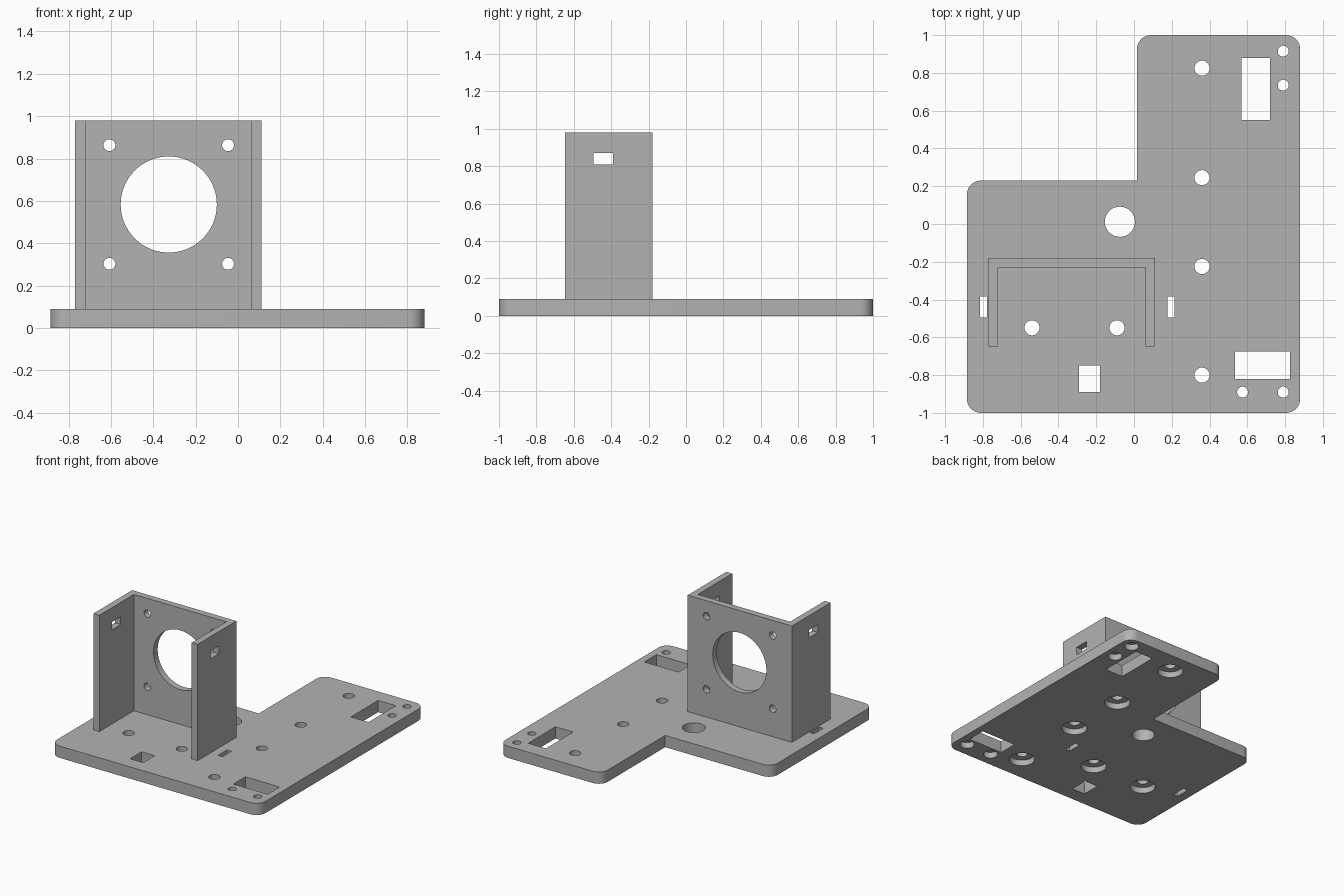
import bpy, bmesh, math
from mathutils import Matrix, Vector

old = bpy.data.objects.get("Cube")
if old:
    bpy.data.objects.remove(old, do_unlink=True)

grey = bpy.data.materials.new("plain_grey")
grey.use_nodes = True
color = (0.45, 0.45, 0.45, 1)
grey.diffuse_color = color
grey.node_tree.nodes["Principled BSDF"].inputs["Base Color"].default_value = color

THICK = 0.09      # base plate thickness
TOP = 0.98        # bracket top
WALL = 0.05       # bracket wall thickness


def make_object(name, bm):
    bmesh.ops.recalc_face_normals(bm, faces=bm.faces)
    mesh = bpy.data.meshes.new(name)
    bm.to_mesh(mesh)
    bm.free()
    mesh.materials.append(grey)
    obj = bpy.data.objects.new(name, mesh)
    bpy.context.collection.objects.link(obj)
    return obj


def extrude_profile(points, z0, z1):
    bm = bmesh.new()
    face = bm.faces.new([bm.verts.new((x, y, z0)) for x, y in points])
    new = bmesh.ops.extrude_face_region(bm, geom=[face])["geom"]
    verts = [v for v in new if isinstance(v, bmesh.types.BMVert)]
    bmesh.ops.translate(bm, verts=verts, vec=(0, 0, z1 - z0))
    return bm


def add_box(bm, x0, x1, y0, y1, z0, z1):
    center = Vector((x0 + x1, y0 + y1, z0 + z1)) / 2
    size = Matrix.Diagonal((x1 - x0, y1 - y0, z1 - z0, 1))
    bmesh.ops.create_cube(bm, size=1, matrix=Matrix.Translation(center) @ size)


def add_cylinder(bm, center, radius, length, axis="Z", sides=32):
    turn = Matrix.Rotation(math.pi / 2, 4, "X") if axis == "Y" else Matrix()
    bmesh.ops.create_cone(bm, cap_ends=True, segments=sides, radius1=radius,
                          radius2=radius, depth=length,
                          matrix=Matrix.Translation(center) @ turn)


def cut(obj, bm):
    cutter = make_object("cutter", bm)
    cutter.hide_render = True
    mod = obj.modifiers.new("cut", "BOOLEAN")
    mod.operation = "DIFFERENCE"
    mod.solver = "EXACT"
    mod.object = cutter
    graph = bpy.context.evaluated_depsgraph_get()
    mesh = bpy.data.meshes.new_from_object(obj.evaluated_get(graph))
    obj.modifiers.clear()
    obj.data = mesh
    bpy.data.objects.remove(cutter, do_unlink=True)


# L-shaped base plate with rounded outer corners
outline = [(-0.885, -1), (0.88, -1), (0.88, 1), (0.015, 1), (0.015, 0.23), (-0.885, 0.23)]
bm = extrude_profile(outline, 0, THICK)
corners = [e for e in bm.edges
           if abs(e.verts[0].co.z - e.verts[1].co.z) > 0.01
           and (e.verts[0].co.xy - Vector((0.015, 0.23))).length > 0.01]
bmesh.ops.bevel(bm, geom=corners, offset=0.075, segments=8, profile=0.5, affect="EDGES")
base = make_object("base_plate", bm)

large_holes = [(0.36, y) for y in (0.825, 0.245, -0.225, -0.8)] + [(-0.54, -0.55), (-0.09, -0.55)]
small_holes = [(0.79, 0.915), (0.79, 0.735), (0.575, -0.89), (0.79, -0.89)]

# Counterbores from the underside
bm = bmesh.new()
for holes, radius in ((large_holes, 0.09), (small_holes, 0.05)):
    for x, y in holes:
        add_cylinder(bm, (x, y, 0), radius, 0.09)
cut(base, bm)

# Through holes and rectangular openings
bm = bmesh.new()
for holes, radius in ((large_holes, 0.04), (small_holes, 0.029), ([(-0.075, 0.012)], 0.08)):
    for x, y in holes:
        add_cylinder(bm, (x, y, THICK / 2), radius, 0.4)
for x0, x1, y0, y1 in ((0.57, 0.72, 0.55, 0.88), (0.535, 0.825, -0.82, -0.675),
                       (-0.29, -0.18, -0.89, -0.75),
                       (-0.815, -0.778, -0.495, -0.385), (0.178, 0.215, -0.495, -0.385)):
    add_box(bm, x0, x1, y0, y1, -0.2, 0.3)
cut(base, bm)

# U-shaped upright bracket
left, right, front, back = -0.77, 0.112, -0.648, -0.18
outline = [(left, front), (left + WALL, front), (left + WALL, back - WALL),
           (right - WALL, back - WALL), (right - WALL, front), (right, front),
           (right, back), (left, back)]
bracket = make_object("motor_bracket", extrude_profile(outline, THICK, TOP))

# Motor opening, its screw holes, and the slots in both side walls
cx, cz = -0.327, 0.583
bm = bmesh.new()
add_cylinder(bm, (cx, back, cz), 0.227, 0.3, "Y", 64)
for sx in (-1, 1):
    for sz in (-1, 1):
        add_cylinder(bm, (cx + sx * 0.28, back, cz + sz * 0.28), 0.028, 0.3, "Y")
for x in (left, right):
    add_box(bm, x - 0.1, x + 0.1, -0.495, -0.39, 0.81, 0.87)
cut(bracket, bm)

bpy.ops.object.select_all(action="DESELECT")
for obj in (base, bracket):
    obj.select_set(True)
bpy.context.view_layer.objects.active = base
bpy.ops.object.shade_smooth_by_angle(angle=math.radians(30))
